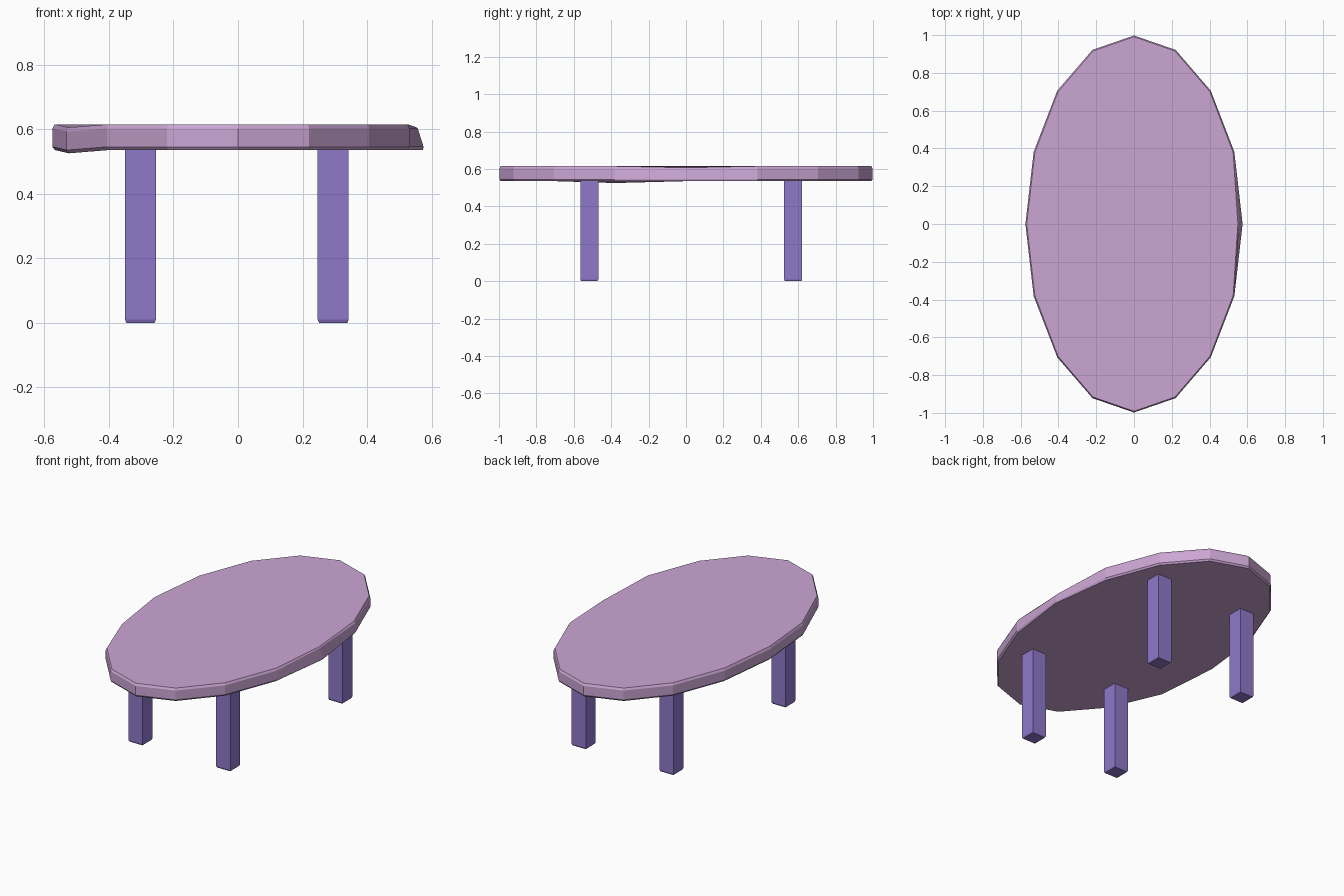
import bpy, bmesh, math

if "Cube" in bpy.data.objects:
    bpy.data.objects.remove(bpy.data.objects["Cube"])


def material(name, color):
    m = bpy.data.materials.new(name)
    m.diffuse_color = color
    m.use_nodes = True
    m.node_tree.nodes["Principled BSDF"].inputs["Base Color"].default_value = m.diffuse_color
    return m


def lofted(name, rings, mat):
    """Closed solid from a stack of equal-length point rings, bottom to top."""
    bm = bmesh.new()
    loops = [[bm.verts.new(p) for p in ring] for ring in rings]
    n = len(loops[0])
    for a, b in zip(loops, loops[1:]):
        for i in range(n):
            j = (i + 1) % n
            bm.faces.new((a[i], a[j], b[j], b[i]))
    bm.faces.new(loops[0][::-1])
    bm.faces.new(loops[-1])
    bmesh.ops.recalc_face_normals(bm, faces=bm.faces)
    mesh = bpy.data.meshes.new(name)
    bm.to_mesh(mesh)
    bm.free()
    obj = bpy.data.objects.new(name, mesh)
    bpy.context.collection.objects.link(obj)
    mesh.materials.append(mat)
    return obj


top_mat = material("pink_top", (0.60, 0.38, 0.66, 1))
leg_mat = material("violet_leg", (0.28, 0.19, 0.60, 1))

# Oval top: 16 sides with softened rims
SIDES, RX, RY = 16, 0.575, 0.998
profile = [(0.008, 0.535), (0.0, 0.545), (0.0, 0.602), (0.007, 0.615)]
rings = []
for inset, z in profile:
    ring = []
    for i in range(SIDES):
        a = 2 * math.pi * i / SIDES
        ring.append([(RX - inset) * math.cos(a), (RY - inset) * math.sin(a), z])
    rings.append(ring)

# Slightly uneven hand-worked rim: right end leans in, front-left dips
rings[0][0][0] = 0.573
rings[2][0][0] = 0.557
rings[3][0][0] = 0.550
rings[3][0][2] = 0.607
for ring in rings:
    ring[9][2] -= 0.010
lofted("table_top", rings, top_mat)

# Four square legs with a tiny chamfer at the foot
HALF = 0.048
for side, x in (("left", -0.302), ("right", 0.295)):
    for end, y in (("front", -0.517), ("back", 0.573)):
        leg = []
        for h, z in ((HALF - 0.004, 0.0), (HALF, 0.010), (HALF, 0.545)):
            leg.append([(x + h * sx, y + h * sy, z)
                        for sx, sy in ((-1, -1), (1, -1), (1, 1), (-1, 1))])
        lofted(f"{end}_{side}_leg", leg, leg_mat)
